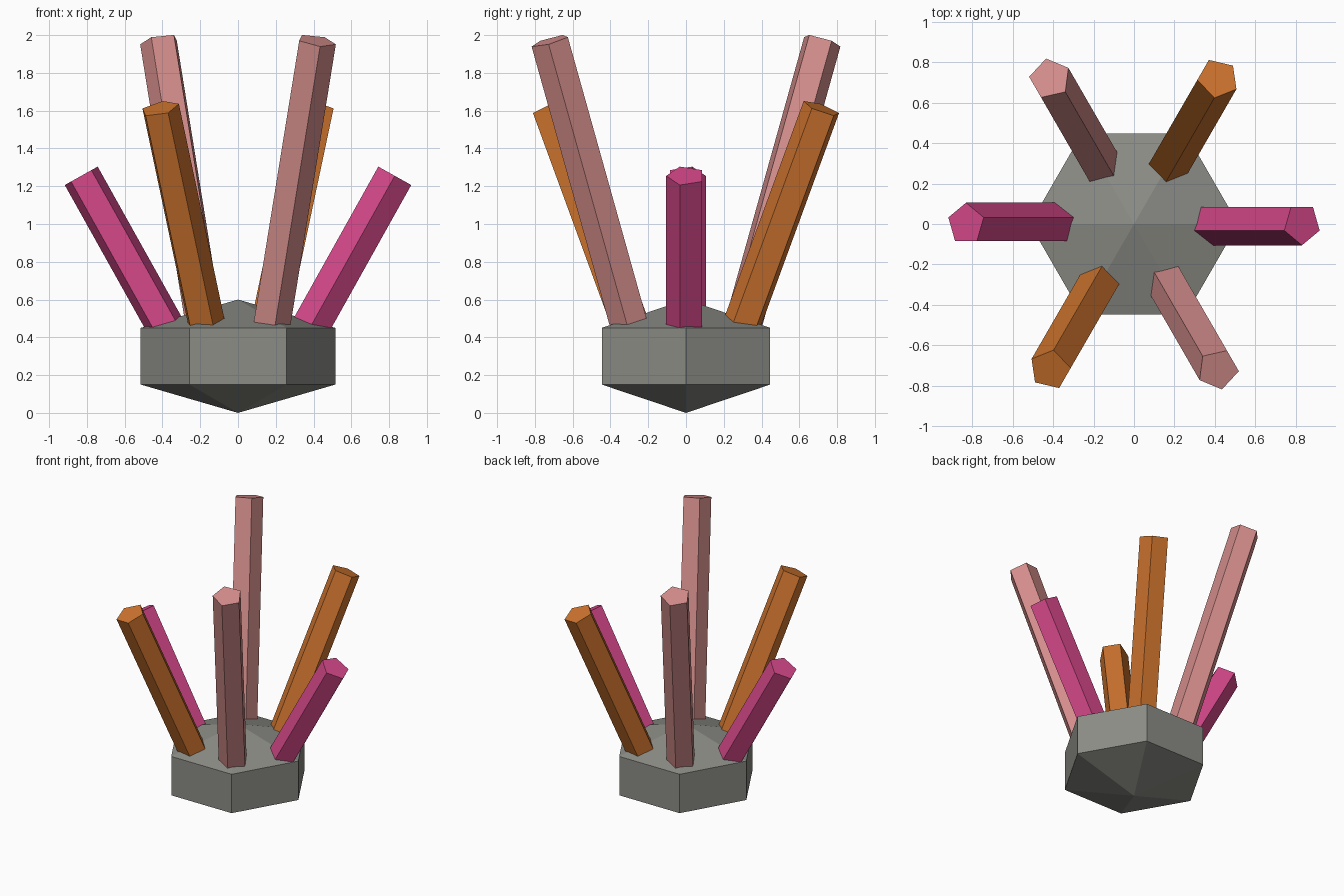
import bpy, bmesh, math
from mathutils import Matrix, Vector

if "Cube" in bpy.data.objects:
    bpy.data.objects.remove(bpy.data.objects["Cube"])


def material(name, rgb):
    m = bpy.data.materials.new(name)
    lin = [((c / 255 + 0.055) / 1.055) ** 2.4 for c in rgb]
    m.diffuse_color = (*lin, 1)
    m.use_nodes = True
    m.node_tree.nodes["Principled BSDF"].inputs["Base Color"].default_value = m.diffuse_color
    return m


def add_object(name, bm, mat):
    bmesh.ops.recalc_face_normals(bm, faces=bm.faces)
    mesh = bpy.data.meshes.new(name)
    bm.to_mesh(mesh)
    bm.free()
    mesh.materials.append(mat)
    obj = bpy.data.objects.new(name, mesh)
    bpy.context.collection.objects.link(obj)
    return obj


stone = material("stone_grey", (140, 140, 134))
magenta = material("magenta", (214, 72, 138))
orange = material("orange", (206, 116, 46))
pink = material("dusty_pink", (212, 142, 140))

# Stone base: six-sided drum with a pointed top and underside
bm = bmesh.new()
rings = []
for z in (0.15, 0.45):
    rings.append([bm.verts.new((0.515 * math.cos(k * math.pi / 3),
                                0.515 * math.sin(k * math.pi / 3), z)) for k in range(6)])
tips = [bm.verts.new((0, 0, z)) for z in (0, 0.6)]
for k in range(6):
    n = (k + 1) % 6
    bm.faces.new((rings[0][k], rings[0][n], rings[1][n], rings[1][k]))
    for ring, tip in zip(rings, tips):
        bm.faces.new((ring[k], ring[n], tip))
add_object("stone_base", bm, stone)


# Crystals: five-sided prisms leaning outward
def crystal(name, angle, foot_r, top_z, mat):
    foot, top = Vector((foot_r, 0, 0.36)), Vector((0.83, 0, top_z))
    axis = top - foot
    tilt = math.atan2(axis.x, axis.z)
    place = (Matrix.Rotation(angle, 4, 'Z') @ Matrix.Translation(foot)
             @ Matrix.Rotation(tilt, 4, 'Y'))
    bm = bmesh.new()
    turns = [math.radians(-90 + 72 * k) for k in range(5)]
    bottom = bm.faces.new([bm.verts.new((0.105 * math.cos(t), 0.105 * math.sin(t), 0))
                           for t in turns])
    made = bmesh.ops.extrude_face_region(bm, geom=[bottom], use_keep_orig=True)
    verts = [g for g in made["geom"] if isinstance(g, bmesh.types.BMVert)]
    bmesh.ops.translate(bm, verts=verts, vec=(0, 0, axis.length))
    bm.transform(place)
    add_object(name, bm, mat)


kinds = [("magenta_crystal", 0.33, 1.255, magenta),
         ("orange_crystal", 0.30, 1.612, orange),
         ("pink_crystal", 0.31, 1.97, pink)]
for i in range(6):
    name, foot_r, top_z, mat = kinds[i % 3]
    crystal(f"{name}_{i // 3 + 1}", i * math.pi / 3, foot_r, top_z, mat)
